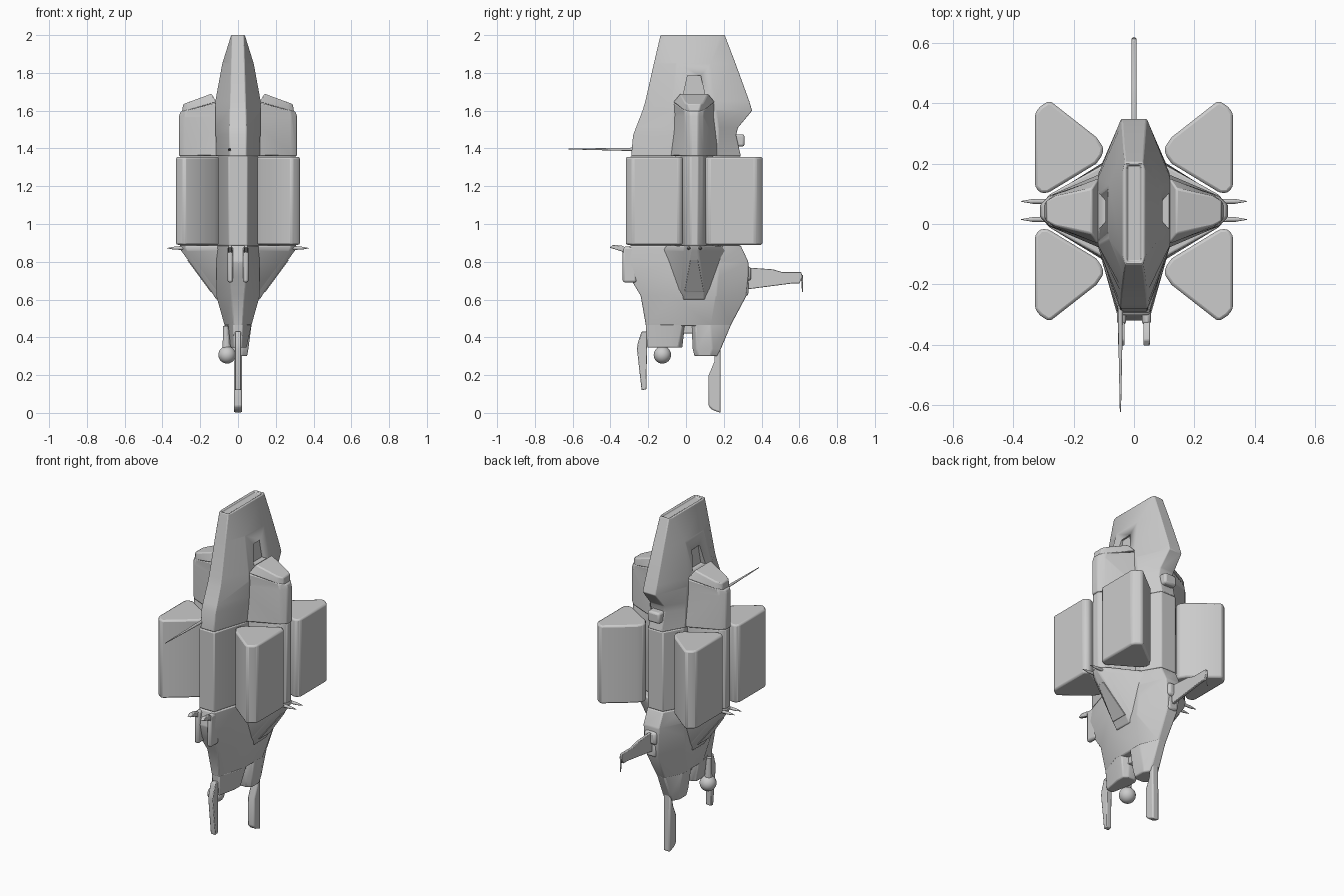
import bpy, bmesh, math
from mathutils import Vector

YC = 0.043  # fore-aft centre of the side pods and panels


def finish(name, bm, bevel=0.0, mirror=False):
    bmesh.ops.recalc_face_normals(bm, faces=bm.faces)
    me = bpy.data.meshes.new(name)
    bm.to_mesh(me)
    bm.free()
    ob = bpy.data.objects.new(name, me)
    bpy.context.collection.objects.link(ob)
    if bevel:
        m = ob.modifiers.new("bevel", 'BEVEL')
        m.width, m.segments, m.limit_method = bevel, 2, 'ANGLE'
        m.angle_limit = math.radians(25)
    if mirror:
        ob.modifiers.new("mirror", 'MIRROR').use_mirror_merge = False
    bpy.context.view_layer.objects.active = ob
    bpy.ops.object.select_all(action='DESELECT')
    ob.select_set(True)
    bpy.ops.object.shade_smooth_by_angle(angle=math.radians(28))
    return ob


def loft(name, rings, bevel=0.006, mirror=False, groove=False):
    bm = bmesh.new()
    vs = [[bm.verts.new(p) for p in r] for r in rings]
    n = len(rings[0])
    for a, b in zip(vs, vs[1:]):
        for i in range(n):
            j = (i + 1) % n
            bm.faces.new((a[i], a[j], b[j], b[i]))
    bm.faces.new(vs[0])
    top = bm.faces.new(vs[-1])
    if groove:
        bmesh.ops.recalc_face_normals(bm, faces=bm.faces)
        bmesh.ops.inset_region(bm, faces=[top], thickness=0.012)
        bmesh.ops.inset_region(bm, faces=[top], thickness=0.003, depth=-0.012)
    return finish(name, bm, bevel, mirror)


def hull_ring(z, yf, yb, we, wm, y1, y2):
    half = [(we, yf), (wm, y1), (wm, y2), (we, yb)]
    return [(x, y, z) for x, y in half] + [(-x, y, z) for x, y in reversed(half)]


def pod_ring(z, xo, tip, mid, inner, xi=0.05, zi=None):
    # six-sided side pod section; zi lets the inner edge sit at another height
    zi = z if zi is None else zi
    zm = z + (zi - z) * 0.15
    half = [(xi, inner, zi), (xo - 0.03, mid, zm), (xo, tip, z)]
    return ([(x, YC - h, q) for x, h, q in half]
            + [(x, YC + h, q) for x, h, q in reversed(half)])


def plate(name, yz, x, t, bevel=0.004, mirror=False):
    return loft(name, [[(x + s * t, y, z) for y, z in yz] for s in (-1, 1)], bevel, mirror)


def spike(name, p0, p1, r0, r1, mirror=False):
    p0, p1 = Vector(p0), Vector(p1)
    d = p1 - p0
    bm = bmesh.new()
    bmesh.ops.create_cone(bm, cap_ends=True, segments=12, radius1=r0, radius2=r1, depth=d.length)
    bm.transform(d.to_track_quat('Z', 'Y').to_matrix().to_4x4())
    bmesh.ops.translate(bm, vec=(p0 + p1) / 2, verts=bm.verts)
    return finish(name, bm, 0, mirror)


def box(name, lo, hi, bevel=0.006, mirror=False):
    return loft(name, [[(lo[0], lo[1], z), (hi[0], lo[1], z), (hi[0], hi[1], z), (lo[0], hi[1], z)]
                       for z in (lo[2], hi[2])], bevel, mirror)


# Central hull: upper fin, middle, lower body
fin = loft("upper_fin", [hull_ring(*r) for r in (
    (1.36, -0.29, 0.29, 0.045, 0.115, -0.08, 0.17),
    (1.47, -0.28, 0.265, 0.045, 0.118, -0.08, 0.17),
    (1.51, -0.265, 0.275, 0.045, 0.118, -0.08, 0.17),
    (1.60, -0.23, 0.35, 0.042, 0.12, -0.07, 0.16),
    (1.65, -0.215, 0.335, 0.04, 0.12, -0.07, 0.15),
    (1.85, -0.17, 0.262, 0.035, 0.083, -0.05, 0.13),
    (2.00, -0.135, 0.205, 0.03, 0.036, -0.11, 0.18))], groove=True)
loft("middle_hull", [hull_ring(z, -0.295, 0.29, 0.05, 0.11, -0.09, 0.18) for z in (0.885, 1.36)])
loft("lower_hull", [hull_ring(*r) for r in (
    (0.46, -0.212, 0.235, 0.025, 0.07, -0.06, 0.13),
    (0.62, -0.24, 0.32, 0.035, 0.115, -0.07, 0.16),
    (0.72, -0.30, 0.33, 0.045, 0.115, -0.08, 0.17),
    (0.80, -0.32, 0.33, 0.05, 0.115, -0.09, 0.18),
    (0.885, -0.30, 0.29, 0.05, 0.115, -0.09, 0.18))])

# Recessed panels on the fin flanks
cut = loft("fin_recess_cutter", [[(x, YC + s * h, z) for x, s in ((0.085, -1), (0.2, -1), (0.2, 1), (0.085, 1))]
                                 for z, h in ((1.67, 0.06), (1.785, 0.035))], 0, True)
cut.hide_render = True
cut.hide_viewport = True
b = fin.modifiers.new("recess", 'BOOLEAN')
b.object, b.operation, b.solver = cut, 'DIFFERENCE', 'EXACT'

# Two stubby feet with a notch between them
loft("front_foot", [hull_ring(*r) for r in (
    (0.345, -0.205, -0.02, 0.022, 0.045, -0.09, -0.04),
    (0.47, -0.213, -0.005, 0.025, 0.072, -0.07, -0.02))])
loft("rear_foot", [hull_ring(*r) for r in (
    (0.30, 0.045, 0.165, 0.025, 0.048, 0.065, 0.13),
    (0.34, 0.035, 0.185, 0.025, 0.055, 0.055, 0.14),
    (0.47, 0.03, 0.24, 0.025, 0.072, 0.05, 0.13))])
box("notch_block", (-0.03, -0.03, 0.42), (0.03, 0.05, 0.50), 0.004)

# Side pods: upper nacelle, slanted cap, middle pillar, tapering lower part
loft("upper_nacelle", [pod_ring(1.36, 0.312, 0.02, 0.05, 0.15),
                       pod_ring(1.57, 0.312, 0.02, 0.05, 0.125),
                       pod_ring(1.595, 0.305, 0.02, 0.05, 0.12, 0.08, 1.65)], mirror=True)
loft("nacelle_cap", [pod_ring(1.59, 0.297, 0.025, 0.052, 0.112, 0.115, 1.645),
                     pod_ring(1.635, 0.29, 0.035, 0.05, 0.075, 0.14, 1.69)], mirror=True)
loft("side_pillar", [pod_ring(z, 0.308, 0.02, 0.048, 0.12) for z in (0.885, 1.36)], mirror=True)
loft("lower_pod", [pod_ring(0.60, 0.115, 0.055, 0.065, 0.17, 0.03),
                   pod_ring(0.64, 0.14, 0.055, 0.075, 0.19, 0.03),
                   pod_ring(0.86, 0.302, 0.02, 0.055, 0.20, 0.04),
                   pod_ring(0.885, 0.312, 0.02, 0.055, 0.18)], mirror=True)
loft("lower_pod_panel", [[(x0 + d, YC - 0.052, 0.64), (x0 + d, YC + 0.052, 0.64),
                          (x1 + d, YC + 0.02, 0.81), (x1 + d, YC - 0.02, 0.81)]
                         for x0, x1, d in ((0.14, 0.265, -0.02), (0.14, 0.265, 0.005))], 0.002, True)

# Four large wedge panels
outline = [(0.285, 0.364), (0.312, 0.345), (0.328, 0.325), (0.328, 0.08), (0.31, 0.06), (0.285, 0.06),
           (0.125, 0.157), (0.105, 0.185), (0.101, 0.21), (0.125, 0.245), (0.272, 0.36)]
for name, s in (("rear_panel", 1), ("front_panel", -1)):
    loft(name, [[(x, YC + s * y, z) for x, y in outline] for z in (0.89, 1.355)], 0.01, True)

# Rear equipment: upper box, arm bracket, arm and hanging rod
box("rear_upper_box", (-0.04, 0.22, 1.41), (0.04, 0.31, 1.475), 0.012)
box("arm_bracket_top", (-0.04, 0.25, 0.70), (0.04, 0.345, 0.775), 0.015)
box("arm_bracket_bottom", (-0.03, 0.25, 0.62), (0.03, 0.33, 0.70), 0.012)
plate("rear_arm", [(0.32, 0.77), (0.46, 0.76), (0.51, 0.745), (0.61, 0.745), (0.617, 0.72),
                   (0.60, 0.685), (0.56, 0.685), (0.33, 0.655)], 0, 0.008, 0.003)
spike("arm_rod", (0, 0.614, 0.73), (0, 0.617, 0.64), 0.006, 0.003)

# Bottom blades
plate("front_blade", [(-0.235, 0.43), (-0.205, 0.43), (-0.21, 0.125), (-0.235, 0.12), (-0.26, 0.34), (-0.255, 0.37)],
      0, 0.016)
plate("rear_blade", [(0.155, 0.35), (0.182, 0.35), (0.184, 0.0), (0.14, 0.015), (0.12, 0.035), (0.12, 0.20),
                     (0.15, 0.27)], 0, 0.022, 0.008)

# Sensor ball on a short stem
bm = bmesh.new()
bmesh.ops.create_uvsphere(bm, u_segments=24, v_segments=16, radius=0.046)
bmesh.ops.translate(bm, vec=(-0.058, -0.125, 0.307), verts=bm.verts)
finish("sensor_ball", bm)
spike("sensor_stem", (-0.06, -0.125, 0.33), (-0.065, -0.125, 0.46), 0.022, 0.014)

# Front guns, antenna and side spikes
box("gun_housing", (0.026, -0.335, 0.69), (0.056, -0.26, 0.88), 0.012, True)
plate("gun_barrel", [(-0.405, 0.875), (-0.385, 0.89), (-0.34, 0.885), (-0.29, 0.86), (-0.315, 0.835), (-0.34, 0.855)],
      0.042, 0.011, 0.004, True)
spike("long_antenna", (-0.045, -0.27, 1.395), (-0.045, -0.623, 1.397), 0.009, 0.002)
for i, y in enumerate((0.015, 0.075)):
    spike(f"side_spike_{i}", (0.27, y, 0.872), (0.335, y, 0.872), 0.009, 0.008, True)
    spike(f"side_spike_tip_{i}", (0.335, y, 0.872), (0.375, y, 0.872), 0.008, 0.001, True)
